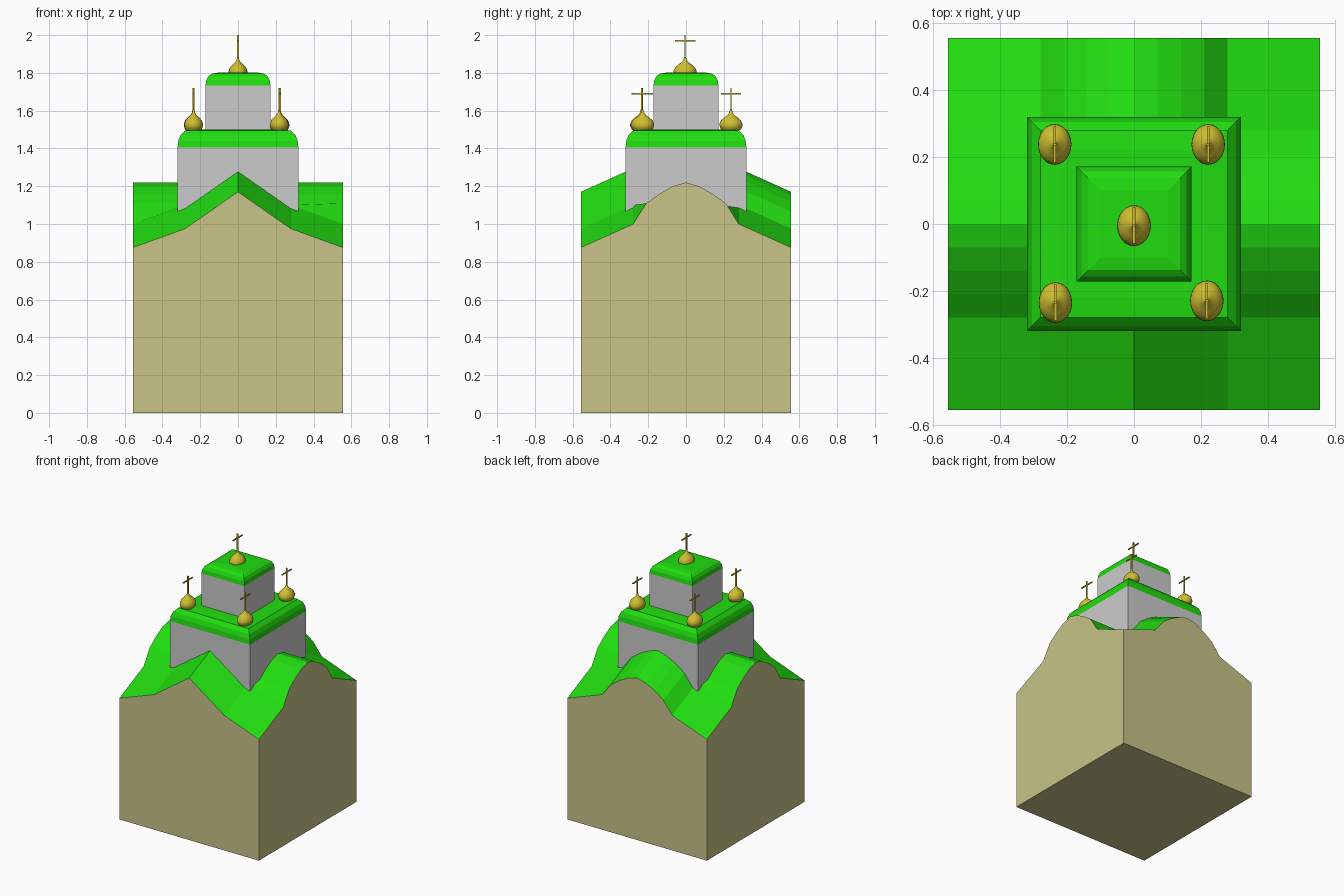
import bpy, bmesh, math

if "Cube" in bpy.data.objects:
    bpy.data.objects.remove(bpy.data.objects["Cube"])

HALF = 0.557


def material(name, color):
    m = bpy.data.materials.new(name)
    m.diffuse_color = (*color, 1)
    m.use_nodes = True
    m.node_tree.nodes["Principled BSDF"].inputs["Base Color"].default_value = m.diffuse_color
    return m


GREEN = material("green_roof", (0.015, 0.72, 0.005))
CREAM = material("cream_wall", (0.58, 0.55, 0.25))
GOLD = material("gold", (0.62, 0.52, 0.03))


def finish(name, bm, mat=None):
    bmesh.ops.recalc_face_normals(bm, faces=bm.faces)
    mesh = bpy.data.meshes.new(name)
    bm.to_mesh(mesh)
    bm.free()
    ob = bpy.data.objects.new(name, mesh)
    bpy.context.collection.objects.link(ob)
    if mat:
        mesh.materials.append(mat)
    return ob


def interp(pts, t):
    for (a, za), (b, zb) in zip(pts, pts[1:]):
        if t <= b + 1e-6:
            return za + (zb - za) * (t - a) / (b - a)
    return pts[-1][1]


# Gable outlines: straight front, arched back and arched sides
FRONT = [(0, 1.17), (0.28, 0.975), (HALF, 0.875)]
BACK = [(0, 1.17), (0.07, 1.15), (0.14, 1.115), (0.21, 1.065), (0.28, 0.975), (HALF, 0.875)]
SIDE = [(0, 1.22), (0.07, 1.2), (0.14, 1.16), (0.21, 1.11), (0.28, 1.0)]


def height(x, y):
    if abs(y) < 0.279:
        return interp(SIDE, abs(y))
    return interp(FRONT if y < 0 else BACK, abs(x)) + 0.45 * (HALF - abs(y))


# Cross-gabled roof surface
steps = [0.07, 0.14, 0.21, 0.28, HALF]
coords = [-s for s in reversed(steps)] + [0] + steps
n = len(coords)
bm = bmesh.new()
grid = [[bm.verts.new((x, y, height(x, y))) for x in coords] for y in coords]
for j in range(n - 1):
    for i in range(n - 1):
        bm.faces.new((grid[j][i], grid[j][i + 1], grid[j + 1][i + 1], grid[j + 1][i]))
finish("gabled_roof", bm, GREEN)

# Walls below the roof outline
bm = bmesh.new()
corners = [bm.verts.new((sx * HALF, sy * HALF, 0)) for sx, sy in ((-1, -1), (1, -1), (1, 1), (-1, 1))]
edges = [[(c, -HALF) for c in coords], [(HALF, c) for c in coords],
         [(-c, HALF) for c in coords], [(-HALF, -c) for c in coords]]
bm.faces.new(corners)
for k, line in enumerate(edges):
    top = [bm.verts.new((x, y, height(x, y))) for x, y in line]
    bm.faces.new([corners[k], corners[(k + 1) % 4]] + top[::-1])
bmesh.ops.remove_doubles(bm, verts=bm.verts, dist=1e-5)
finish("main_walls", bm, CREAM)


def stacked(name, profile, sides, mat=None, center=(0, 0), stretch=(1, 1), square=False):
    """Rings of (radius, z) joined together and capped."""
    bm = bmesh.new()
    rings = []
    for r, z in profile:
        ring = []
        for k in range(sides):
            a = 2 * math.pi * (k + (0.5 if square else 0)) / sides
            rr = r * math.sqrt(2) if square else r
            ring.append(bm.verts.new((center[0] + rr * math.cos(a) * stretch[0],
                                      center[1] + rr * math.sin(a) * stretch[1], z)))
        rings.append(ring)
    for a, b in zip(rings, rings[1:]):
        for k in range(sides):
            bm.faces.new((a[k], a[(k + 1) % sides], b[(k + 1) % sides], b[k]))
    bm.faces.new(rings[0])
    bm.faces.new(rings[-1])
    return finish(name, bm, mat)


# Two square tiers with rounded green caps
stacked("lower_tier", [(0.32, 1.0), (0.32, 1.405)], 4, square=True)
stacked("lower_tier_roof", [(0.32, 1.405), (0.316, 1.44), (0.305, 1.47), (0.28, 1.495), (0.22, 1.5)],
        4, GREEN, square=True)
stacked("upper_tier", [(0.172, 1.49), (0.172, 1.732)], 4, square=True)
stacked("upper_tier_roof", [(0.172, 1.732), (0.168, 1.76), (0.157, 1.782), (0.138, 1.796), (0.10, 1.802)],
        4, GREEN, square=True)


def box(name, center, size, mat):
    bm = bmesh.new()
    bmesh.ops.create_cube(bm, size=1)
    for v in bm.verts:
        v.co = [c + p * s for c, p, s in zip(center, v.co, size)]
    finish(name, bm, mat)


# Onion domes with crosses
ONION = [(0.03, 0), (0.044, 0.012), (0.05, 0.03), (0.049, 0.043), (0.042, 0.06),
         (0.028, 0.075), (0.014, 0.087), (0.007, 0.1), (0.004, 0.115)]
places = [("center", 0, -0.005, 1.77), ("front_left", -0.235, -0.235, 1.49),
          ("front_right", 0.218, -0.23, 1.49), ("back_left", -0.237, 0.238, 1.49),
          ("back_right", 0.222, 0.238, 1.49)]
for label, x, y, z in places:
    dome = stacked("onion_dome_" + label, [(r, z + h) for r, h in ONION], 24, GOLD, (x, y), (1, 1.22))
    for p in dome.data.polygons:
        p.use_smooth = len(p.vertices) == 4
    box("cross_post_" + label, (x, y, z + 0.155), (0.009, 0.007, 0.15), GOLD)
    box("cross_bar_" + label, (x, y, z + 0.2), (0.008, 0.108, 0.007), GOLD)
